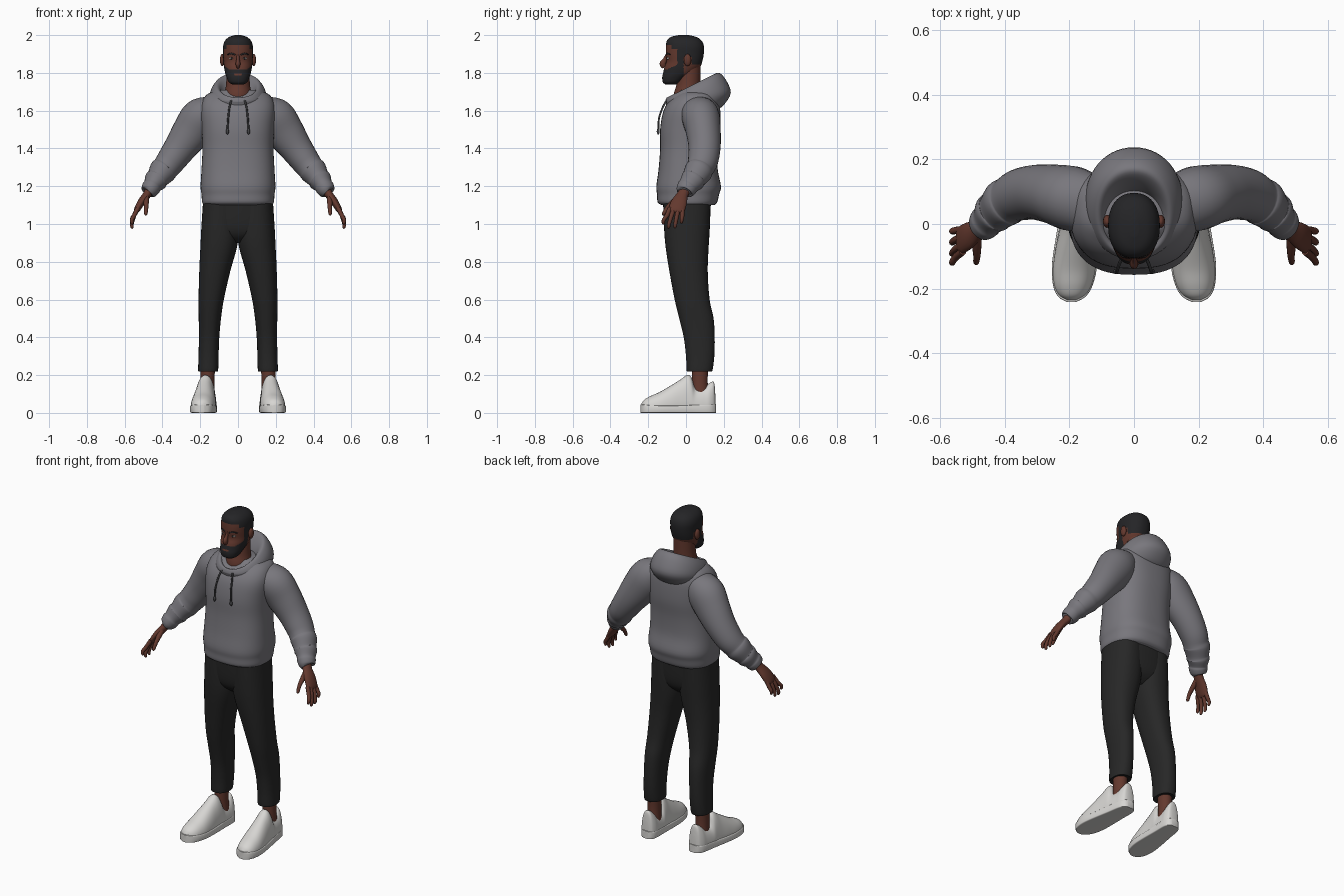
import bpy, bmesh, math
from mathutils import Vector


def material(name, r, g, b):
    m = bpy.data.materials.new(name)
    m.diffuse_color = (r, g, b, 1)
    return m


SKIN = material("brown skin", 0.125, 0.04, 0.027)
HAIR = material("black hair", 0.018, 0.018, 0.02)
GREY = material("grey cloth", 0.19, 0.185, 0.205)
BLACK = material("black cloth", 0.02, 0.02, 0.02)
WHITE = material("off white leather", 0.68, 0.67, 0.65)
CORD = material("dark cord", 0.06, 0.06, 0.065)
EYE = material("eye white", 0.6, 0.56, 0.52)


def smooth_rows(rows, k):
    """Catmull-Rom interpolation of parameter rows."""
    out = []
    for i in range(len(rows) - 1):
        a, b = rows[max(i - 1, 0)], rows[i]
        c, d = rows[i + 1], rows[min(i + 2, len(rows) - 1)]
        for j in range(k):
            t = j / k
            out.append([0.5 * (2 * q + (r - p) * t + (2 * p - 5 * q + 4 * r - s) * t * t
                               + (3 * q - p - 3 * r + s) * t ** 3)
                        for p, q, r, s in zip(a, b, c, d)])
    return out + [list(rows[-1])]


def skin(name, rings, mats, rule=None, angle=50):
    """Join rings of points into one capped, smooth surface."""
    bm = bmesh.new()
    loops = [[bm.verts.new(p) for p in r] for r in rings]
    n = len(loops[0])
    for a, b in zip(loops, loops[1:]):
        for i in range(n):
            bm.faces.new((a[i], a[(i + 1) % n], b[(i + 1) % n], b[i]))
    bm.faces.new(loops[0])
    bm.faces.new(loops[-1])
    bmesh.ops.recalc_face_normals(bm, faces=bm.faces)
    if rule:
        for f in bm.faces:
            f.material_index = rule(f.calc_center_median())
    me = bpy.data.meshes.new(name)
    bm.to_mesh(me)
    bm.free()
    for m in mats:
        me.materials.append(m)
    ob = bpy.data.objects.new(name, me)
    bpy.context.collection.objects.link(ob)
    bpy.ops.object.select_all(action='DESELECT')
    ob.select_set(True)
    bpy.context.view_layer.objects.active = ob
    bpy.ops.object.shade_smooth_by_angle(angle=math.radians(angle))
    return ob


def bend(v, p):
    return math.copysign(abs(v) ** (2 / p), v)


def stack(name, rows, mats, p=2.3, n=40, k=4, s=1, rule=None):
    """Stack of ovals; row = z front, z back, y front, y back, x centre, half width."""
    rings = []
    for zf, zb, yf, yb, cx, hw in smooth_rows(rows, k):
        ring = []
        for i in range(n):
            t = 2 * math.pi * i / n
            v = bend(math.sin(t), p)
            ring.append((s * (cx + hw * bend(math.cos(t), p)),
                         (yf + yb) / 2 + (yb - yf) / 2 * v,
                         (zf + zb) / 2 + (zb - zf) / 2 * v))
        rings.append(ring)
    return skin(name, rings, mats, rule)


def level(rows):
    return [(z, z, yf, yb, cx, hw) for z, yf, yb, cx, hw in rows]


def tube(name, rows, mat, s=1, n=20, k=4):
    """Tube along a path; row = x, y, z, half thickness, half depth."""
    rows = smooth_rows(rows, k)
    pts = [Vector(r[:3]) for r in rows]
    rings = []
    for i, r in enumerate(rows):
        d = (pts[min(i + 1, len(pts) - 1)] - pts[max(i - 1, 0)]).normalized()
        u = d.cross(Vector((0, 1, 0))).normalized()
        v = d.cross(u)
        ring = []
        for j in range(n):
            t = 2 * math.pi * j / n
            q = pts[i] + u * r[3] * math.cos(t) + v * r[4] * math.sin(t)
            ring.append((s * q.x, q.y, q.z))
        rings.append(ring)
    return skin(name, rings, [mat])


def ball(name, c, r, mat):
    rings = []
    for i in range(1, 12):
        a = math.pi * i / 12
        rings.append([(c[0] + r[0] * math.sin(a) * math.cos(t), c[1] + r[1] * math.sin(a) * math.sin(t),
                       c[2] + r[2] * math.cos(a)) for t in [math.pi * j / 10 for j in range(20)]])
    return skin(name, rings, [mat])


# Hooded top: body with gathered hem
stack("sweater_body", level([
    (1.10, -0.13, 0.15, 0, 0.18), (1.115, -0.15, 0.165, 0, 0.19), (1.155, -0.153, 0.175, 0, 0.193),
    (1.20, -0.157, 0.185, 0, 0.198), (1.29, -0.145, 0.168, 0, 0.193), (1.40, -0.137, 0.17, 0, 0.188),
    (1.50, -0.137, 0.182, 0, 0.192), (1.59, -0.122, 0.182, 0, 0.198), (1.645, -0.095, 0.175, 0, 0.19),
    (1.685, -0.055, 0.155, 0, 0.165), (1.71, -0.03, 0.13, 0, 0.11)]), [GREY], p=2.5, n=56)

# Hood lying folded around the neck
stack("hood", [
    (1.63, 1.66, -0.06, 0.09, 0, 0.07), (1.655, 1.73, -0.078, 0.11, 0, 0.085),
    (1.668, 1.785, -0.092, 0.145, 0, 0.10), (1.668, 1.80, -0.103, 0.175, 0, 0.118),
    (1.65, 1.765, -0.110, 0.21, 0, 0.142), (1.64, 1.695, -0.108, 0.237, 0, 0.152),
    (1.62, 1.63, -0.10, 0.20, 0, 0.145), (1.61, 1.60, -0.08, 0.16, 0, 0.12)], [GREY], p=2.1, n=56)

# Neck
stack("neck", level([(1.60, -0.06, 0.08, 0, 0.075), (1.68, -0.066, 0.08, 0, 0.073),
                     (1.74, -0.05, 0.076, 0, 0.063), (1.84, -0.04, 0.078, 0, 0.06)]), [SKIN], p=2)


def head_colour(c):
    """1 for hair and beard, 0 for skin."""
    x, y, z = abs(c.x), c.y, c.z
    if y < -0.075:
        line = 1.95
    elif y < -0.045:
        line = 1.925
    elif y < -0.012:
        line = 1.80
    elif y < 0.03:
        line = 1.885
    else:
        line = 1.845
    if z > line:
        return 1
    lips = x < 0.02 and 1.786 < z < 1.798 and y < -0.08
    return int(y < -0.012 and z < 1.818 + 0.45 * max(0, y + 0.1) and not lips)


# Head with hair cap and beard
stack("head", level([
    (1.738, -0.108, -0.05, 0, 0.028), (1.75, -0.122, -0.03, 0, 0.048), (1.775, -0.126, 0.005, 0, 0.06),
    (1.80, -0.121, 0.045, 0, 0.068), (1.83, -0.114, 0.074, 0, 0.074), (1.86, -0.104, 0.086, 0, 0.077),
    (1.90, -0.107, 0.094, 0, 0.079), (1.94, -0.106, 0.095, 0, 0.079), (1.97, -0.101, 0.083, 0, 0.069),
    (1.99, -0.08, 0.055, 0, 0.047), (2.0, -0.04, 0.015, 0, 0.015)]),
    [SKIN, HAIR], p=2.25, n=120, k=8, rule=head_colour)
tube("nose", [(0, -0.098, 1.90, 0.006, 0.008), (0, -0.112, 1.87, 0.009, 0.011),
              (0, -0.122, 1.848, 0.013, 0.018), (0, -0.112, 1.832, 0.008, 0.014)], SKIN)

for s, side in ((1, "left"), (-1, "right")):
    # Face details
    ball("ear_" + side, (s * 0.083, 0.008, 1.868), (0.013, 0.02, 0.032), SKIN)
    ball("eye_" + side, (s * 0.034, -0.091, 1.877), (0.013, 0.011, 0.007), EYE)
    ball("pupil_" + side, (s * 0.034, -0.0985, 1.877), (0.0055, 0.005, 0.006), HAIR)
    tube("eyebrow_" + side, [(0.014, -0.105, 1.896, 0.004, 0.003), (0.035, -0.099, 1.902, 0.005, 0.004),
                             (0.056, -0.082, 1.897, 0.003, 0.003)], HAIR, s, 10)

    # Drawstring with tip
    tube("drawstring_" + side, [(0.035, -0.102, 1.655, 0.005, 0.005), (0.045, -0.122, 1.62, 0.005, 0.005),
                                (0.052, -0.143, 1.56, 0.005, 0.005), (0.056, -0.146, 1.50, 0.005, 0.005)],
         CORD, s, 10)
    ball("drawstring_tip_" + side, (s * 0.056, -0.147, 1.49), (0.008, 0.008, 0.016), CORD)

    # Sleeve, bunched above the cuff
    tube("sleeve_" + side, [
        (0.13, 0.06, 1.61, 0.075, 0.09), (0.19, 0.078, 1.565, 0.108, 0.10), (0.245, 0.092, 1.49, 0.103, 0.092),
        (0.305, 0.098, 1.405, 0.087, 0.085), (0.355, 0.09, 1.335, 0.077, 0.08),
        (0.385, 0.074, 1.295, 0.071, 0.073), (0.40, 0.065, 1.278, 0.073, 0.075),
        (0.425, 0.042, 1.242, 0.06, 0.065), (0.435, 0.034, 1.23, 0.062, 0.065),
        (0.452, 0.014, 1.205, 0.049, 0.054), (0.46, 0.005, 1.192, 0.05, 0.054),
        (0.472, -0.008, 1.172, 0.043, 0.047), (0.475, -0.01, 1.168, 0.03, 0.034)], GREY, s, 28)

    # Hand
    tube("palm_" + side, [
        (0.462, 0.002, 1.19, 0.024, 0.028), (0.482, -0.018, 1.155, 0.022, 0.03),
        (0.512, -0.036, 1.115, 0.02, 0.042), (0.535, -0.05, 1.075, 0.016, 0.043),
        (0.541, -0.053, 1.06, 0.009, 0.038)], SKIN, s)
    for i, (y0, y1, tip) in enumerate(((-0.085, -0.118, 1.0), (-0.063, -0.09, 0.978),
                                       (-0.04, -0.056, 0.98), (-0.018, -0.022, 1.005))):
        tube(f"finger_{i + 1}_{side}", [
            (0.53, y0, 1.085, 0.012, 0.012), (0.55, (y0 + y1) / 2, 1.045, 0.0115, 0.0115),
            (0.562, y1, tip + 0.022, 0.01, 0.01), (0.56, y1 - 0.002, tip + 0.004, 0.008, 0.008),
            (0.558, y1 - 0.003, tip - 0.002, 0.003, 0.003)], SKIN, s, 12)
    tube("thumb_" + side, [
        (0.484, -0.03, 1.15, 0.014, 0.016), (0.486, -0.07, 1.115, 0.014, 0.014),
        (0.486, -0.10, 1.085, 0.011, 0.011), (0.488, -0.118, 1.055, 0.009, 0.009),
        (0.488, -0.122, 1.046, 0.003, 0.003)], SKIN, s, 12)

    # Trouser leg
    stack("trouser_leg_" + side, level([
        (0.22, 0.01, 0.132, 0.158, 0.048), (0.225, 0.003, 0.14, 0.158, 0.053), (0.30, 0.0, 0.15, 0.156, 0.053),
        (0.40, -0.012, 0.152, 0.153, 0.054), (0.50, -0.036, 0.146, 0.149, 0.059),
        (0.60, -0.06, 0.125, 0.142, 0.067), (0.75, -0.088, 0.115, 0.123, 0.082),
        (0.88, -0.108, 0.12, 0.102, 0.097), (0.98, -0.116, 0.126, 0.095, 0.099),
        (1.12, -0.12, 0.13, 0.092, 0.093)]), [BLACK], p=2.3, s=s)

    # Ankle
    stack("ankle_" + side, level([(0.08, 0.03, 0.125, 0.162, 0.04), (0.16, 0.032, 0.115, 0.162, 0.037),
                                  (0.26, 0.03, 0.118, 0.16, 0.04)]), [SKIN], p=2, s=s)

    # Shoe upper and sole, built from cross-sections heel to toe; row = y, half width, top
    def shoe_part(name, rows, base, p):
        rings = []
        for y, hw, top in smooth_rows(rows, 5):
            mid = (base + min(top, 0.04)) / 2
            ring = []
            for i in range(32):
                t = 2 * math.pi * i / 32
                v = bend(math.sin(t), p)
                ring.append((s * (0.173 - 0.085 * y + hw * bend(math.cos(t), p)), y,
                             mid + v * ((top - mid) if v > 0 else (mid - base))))
            rings.append(ring)
        skin(name, rings, [WHITE], angle=40)

    shoe_part("shoe_upper_" + side, [
        (0.155, 0.02, 0.10), (0.148, 0.036, 0.162), (0.125, 0.048, 0.158), (0.095, 0.051, 0.138),
        (0.05, 0.054, 0.136), (0.028, 0.055, 0.19), (0.005, 0.056, 0.20), (-0.03, 0.059, 0.176),
        (-0.08, 0.064, 0.145), (-0.14, 0.066, 0.11), (-0.19, 0.058, 0.088), (-0.22, 0.042, 0.07),
        (-0.235, 0.018, 0.05)], 0.01, 2.2)
    shoe_part("shoe_sole_" + side, [
        (0.16, 0.02, 0.046), (0.15, 0.036, 0.046), (0.12, 0.05, 0.046), (0.04, 0.057, 0.043),
        (-0.05, 0.066, 0.04), (-0.13, 0.07, 0.04), (-0.19, 0.061, 0.042), (-0.225, 0.042, 0.044),
        (-0.241, 0.014, 0.044)], 0.0, 9)

# Trouser seat joining both legs
stack("trouser_seat", level([
    (0.90, -0.05, 0.06, 0, 0.08), (0.94, -0.095, 0.105, 0, 0.15), (1.0, -0.114, 0.125, 0, 0.188),
    (1.12, -0.122, 0.132, 0, 0.185)]), [BLACK], p=2.5)
